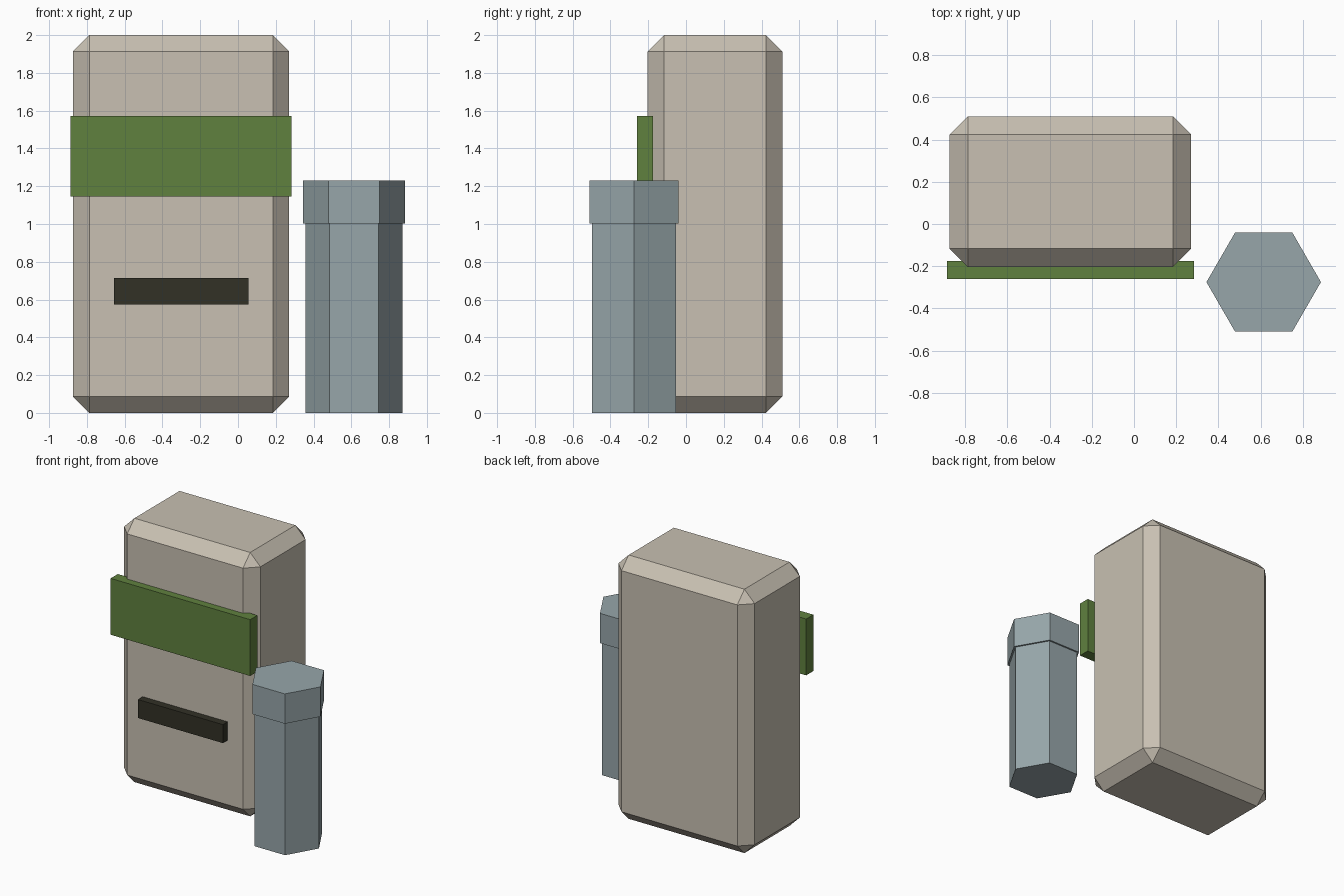
import bpy
import bmesh
import math

if "Cube" in bpy.data.objects:
    bpy.data.objects.remove(bpy.data.objects["Cube"])


def material(name, rgb):
    # sRGB 0-255 to linear
    m = bpy.data.materials.new(name)
    lin = [((c / 255 + 0.055) / 1.055) ** 2.4 for c in rgb]
    m.diffuse_color = (*lin, 1)
    m.use_nodes = True
    m.node_tree.nodes["Principled BSDF"].inputs["Base Color"].default_value = m.diffuse_color
    return m


stone = material("warm_grey", (200, 192, 178))
green = material("green", (96, 129, 63))
dark = material("dark_slot", (50, 49, 38))
steel = material("blue_grey", (151, 166, 170))


def add_object(name, bm, mat):
    bmesh.ops.recalc_face_normals(bm, faces=bm.faces)
    mesh = bpy.data.meshes.new(name)
    bm.to_mesh(mesh)
    bm.free()
    mesh.materials.append(mat)
    ob = bpy.data.objects.new(name, mesh)
    bpy.context.collection.objects.link(ob)
    return ob


def box(name, x, y, z, mat, bevel=0):
    bm = bmesh.new()
    bmesh.ops.create_cube(bm, size=1)
    for v in bm.verts:
        for i, (lo, hi) in enumerate((x, y, z)):
            v.co[i] = lo if v.co[i] < 0 else hi
    if bevel:
        bmesh.ops.bevel(bm, geom=bm.edges[:], offset=bevel, segments=1,
                        affect='EDGES', offset_type='OFFSET')
    return add_object(name, bm, mat)


def hex_prism(name, centre, radius, z, mat):
    bm = bmesh.new()
    for h in z:
        pts = [bm.verts.new((centre[0] + radius * math.cos(i * math.pi / 3),
                             centre[1] + radius * math.sin(i * math.pi / 3), h))
               for i in range(6)]
        bm.faces.new(pts)
    bm.verts.ensure_lookup_table()
    for i in range(6):
        j = (i + 1) % 6
        bm.faces.new([bm.verts[k] for k in (i, j, j + 6, i + 6)])
    return add_object(name, bm, mat)


# Chamfered cabinet with front band and slot
box("cabinet_body", (-0.873, 0.27), (-0.203, 0.51), (0, 2), stone, 0.086)
box("front_band", (-0.886, 0.284), (-0.26, -0.174), (1.145, 1.572), green)
box("front_slot", (-0.657, 0.055), (-0.26, -0.174), (0.575, 0.715), dark)

# Hexagonal bin beside it, with a wider lid
hex_prism("bin_body", (0.614, -0.275), 0.257, (0, 1.01), steel)
hex_prism("bin_lid", (0.614, -0.275), 0.271, (1.003, 1.229), steel)
